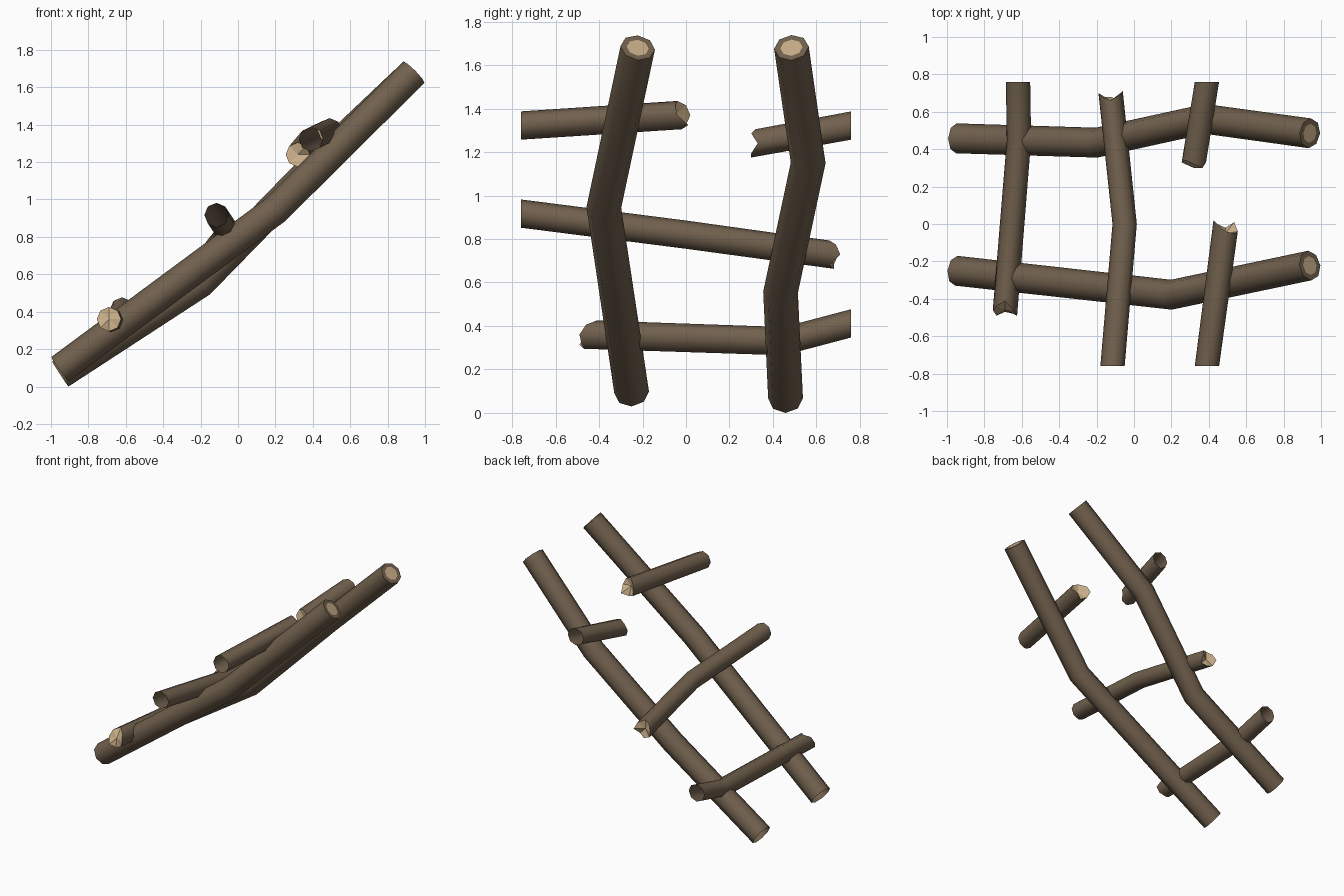
import bpy, bmesh, math
from mathutils import Vector

if "Cube" in bpy.data.objects:
    bpy.data.objects.remove(bpy.data.objects["Cube"])

SIDES = 8


def material(name, rgb):
    m = bpy.data.materials.new(name)
    m.diffuse_color = (*rgb, 1)
    m.use_nodes = True
    m.node_tree.nodes["Principled BSDF"].inputs["Base Color"].default_value = m.diffuse_color
    return m


BARK = material("brown bark", (0.165, 0.118, 0.075))
WOOD = material("pale split wood", (0.56, 0.41, 0.24))


def ring(bm, c, u, v, r, shift=None, axis=None):
    out = []
    for i in range(SIDES):
        a = 2 * math.pi * i / SIDES
        p = c + (u * math.cos(a) + v * math.sin(a)) * r
        if shift:
            p = p + axis * shift[i]
        out.append(bm.verts.new(p))
    return out


def bridge(bm, a, b, mat=0, smooth=True):
    for i in range(SIDES):
        j = (i + 1) % SIDES
        f = bm.faces.new((a[i], a[j], b[j], b[i]))
        f.material_index = mat
        f.smooth = smooth


def finish(bm, name):
    bmesh.ops.recalc_face_normals(bm, faces=bm.faces[:])
    # keep the rim between bark and end cap crisp
    for e in bm.edges:
        if len({f.smooth for f in e.link_faces}) > 1:
            e.smooth = False
    me = bpy.data.meshes.new(name)
    bm.to_mesh(me)
    bm.free()
    me.materials.append(BARK)
    me.materials.append(WOOD)
    bpy.context.collection.objects.link(bpy.data.objects.new(name, me))


def rail(name, pts, r=0.08):
    """Bent log, open at the foot, sawn at the top."""
    pts = [Vector(p) for p in pts]
    bm = bmesh.new()
    rings = []
    for k, p in enumerate(pts):
        t = Vector()
        if k > 0:
            t += (p - pts[k - 1]).normalized()
        if k < len(pts) - 1:
            t += (pts[k + 1] - p).normalized()
        t.normalize()
        y = Vector((0, 1, 0))
        u = (y - t * y.dot(t)).normalized()
        v = t.cross(u)
        rings.append(ring(bm, p, u, v, r))
    for a, b in zip(rings, rings[1:]):
        bridge(bm, a, b)
    # sawn end: bark rim around a pale disc
    inner = ring(bm, pts[-1], u, v, r * 0.64)
    bridge(bm, rings[-1], inner, 0, False)
    f = bm.faces.new(inner)
    f.material_index, f.smooth = 1, False
    finish(bm, name)


def rung(name, pts, jag, core, r=0.065):
    """Stick from an open outer end to a snapped, splintered end."""
    pts = [Vector(p) for p in pts]
    bm = bmesh.new()
    axis = Vector((0, 1 if pts[-1].y > pts[0].y else -1, 0))
    u, v = Vector((1, 0, 0)), Vector((0, 0, 1))
    rings = [ring(bm, p, u, v, r) for p in pts[:-1]]
    rings.append(ring(bm, pts[-1], u, v, r, jag, axis))
    for a, b in zip(rings, rings[1:]):
        bridge(bm, a, b)
    # splintered end
    mid = bm.verts.new(pts[-1] + axis * core)
    last = rings[-1]
    for i in range(SIDES):
        f = bm.faces.new((last[i], last[(i + 1) % SIDES], mid))
        f.material_index, f.smooth = 1, False
    finish(bm, name)


# side rails
rail("front_rail", [(-0.95, -0.25, 0.094), (0.20, -0.378, 0.945), (0.94, -0.222, 1.68)])
rail("back_rail", [(-0.95, 0.458, 0.067), (-0.20, 0.435, 0.555),
                   (0.38, 0.562, 1.15), (0.94, 0.485, 1.68)])

# rungs, lowest first; the top one is snapped in two
rung("lower_rung", [(-0.62, 0.76, 0.412), (-0.615, 0.45, 0.33), (-0.69, -0.46, 0.36)],
     [0.03, 0.0, -0.05, -0.02, 0.0, 0.03, 0.01, 0.02], 0.0)
rung("middle_rung", [(-0.115, -0.76, 0.917), (-0.05, 0.0, 0.82), (-0.125, 0.68, 0.728)],
     [0.03, 0.01, -0.02, 0.0, 0.02, 0.0, 0.0, -0.02], -0.02)
rung("upper_rung_front_piece", [(0.39, -0.76, 1.322), (0.49, -0.02, 1.37)],
     [-0.02, -0.03, -0.02, 0.02, 0.04, 0.02, 0.0, 0.03], -0.03)
rung("upper_rung_back_piece", [(0.39, 0.76, 1.322), (0.32, 0.32, 1.24)],
     [-0.01, 0.02, 0.0, -0.02, -0.01, 0.0, 0.02, 0.02], -0.01)
